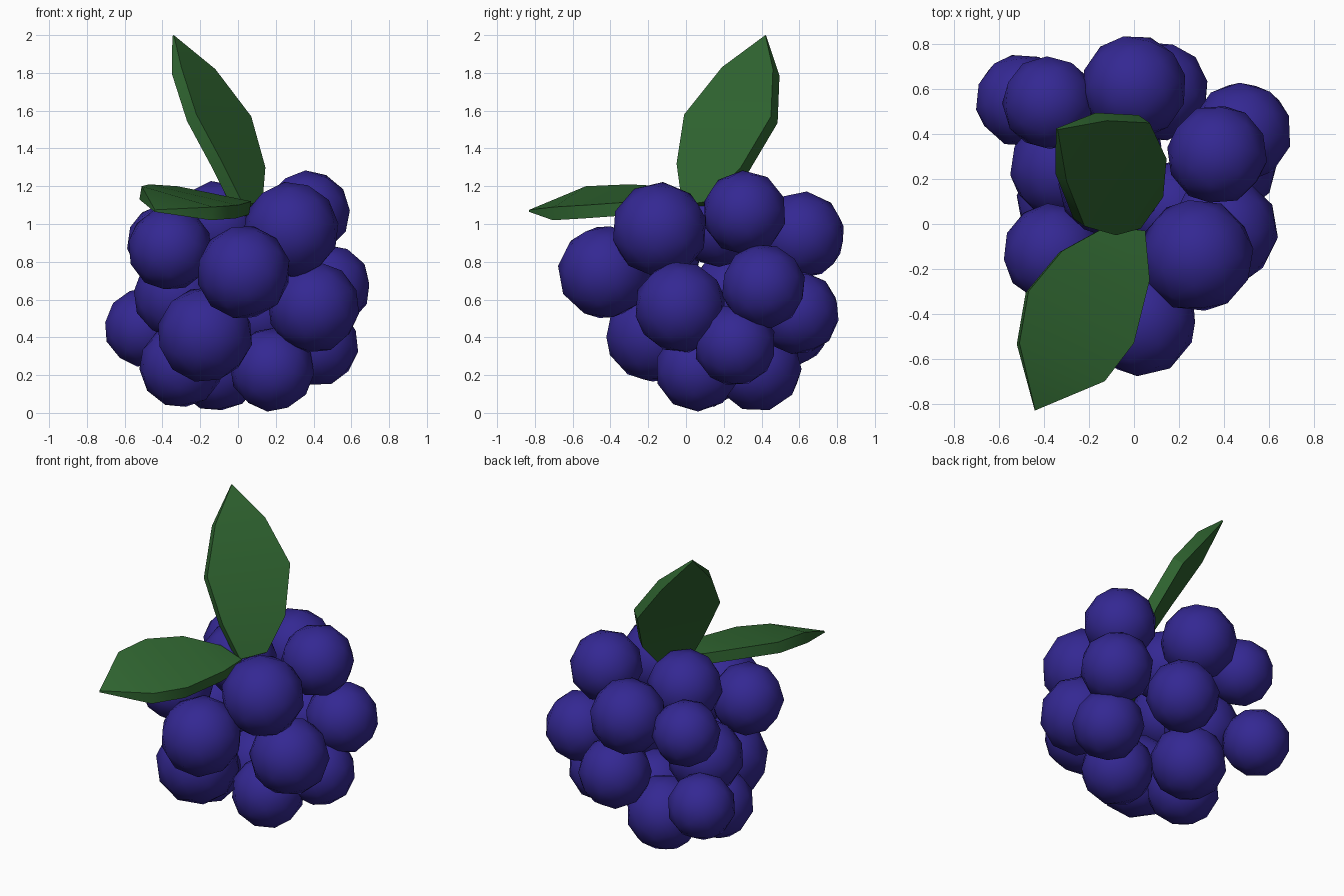
import bpy, bmesh, random
from mathutils import Vector, Euler

if "Cube" in bpy.data.objects:
    bpy.data.objects.remove(bpy.data.objects["Cube"])

random.seed(4)


def material(name, col):
    m = bpy.data.materials.new(name)
    m.diffuse_color = (*col, 1)
    m.use_nodes = True
    m.node_tree.nodes["Principled BSDF"].inputs["Base Color"].default_value = m.diffuse_color
    return m


purple = material("berry_purple", (0.034, 0.021, 0.29))
green = material("leaf_green", (0.029, 0.13, 0.03))


def finish(bm, name, mat, angle):
    bmesh.ops.recalc_face_normals(bm, faces=bm.faces)
    me = bpy.data.meshes.new(name)
    bm.to_mesh(me)
    bm.free()
    me.materials.append(mat)
    ob = bpy.data.objects.new(name, me)
    bpy.context.collection.objects.link(ob)
    bpy.ops.object.select_all(action='DESELECT')
    ob.select_set(True)
    bpy.context.view_layer.objects.active = ob
    bpy.ops.object.shade_smooth_by_angle(angle=angle)


# Berry drupelets: x, y, z, radius
drupelets = [
    (0.37, 0.31, 1.06, .22), (0.28, -0.14, 0.97, .25), (0.03, -0.43, 0.745, .245),
    (-0.36, -0.13, 0.87, .22), (0.40, -0.03, 0.56, .24), (-0.175, -0.175, 0.415, .25),
    (0.18, 0.06, 0.23, .22), (-0.30, 0.10, 0.25, .22), (0.42, 0.26, 0.36, .215),
    (0.48, 0.41, 0.67, .22), (0.0, 0.61, 0.94, .23), (-0.11, 0.17, 1.00, .225),
    (-0.38, 0.54, 0.90, .205), (-0.50, 0.55, 0.45, .205), (0.11, 0.59, 0.53, .22),
    (-0.32, 0.25, 0.62, .23), (-0.11, 0.38, 0.24, .23),
]
for i, (x, y, z, r) in enumerate(drupelets):
    bm = bmesh.new()
    bmesh.ops.create_icosphere(bm, subdivisions=2, radius=r * 1.02)
    rot = Euler([random.uniform(0, 6.28) for _ in range(3)]).to_matrix()
    for v in bm.verts:
        v.co = rot @ v.co + Vector((x, y, z))
        v.co.z = max(v.co.z, 0)
    finish(bm, f"drupelet_{i + 1}", purple, 1.0)


# Leaves: thick blades from left and right edges (base to tip) and a point
def leaf(name, left, right, tip, under):
    bm = bmesh.new()
    under = Vector(under)
    outline = [Vector(p) for p in left + [tip] + right[::-1]]
    top = [bm.verts.new(p) for p in outline]
    n = len(top)
    mid = len(left)
    bot = [bm.verts.new(p + under * (0.15 if i == mid else 1)) for i, p in enumerate(outline)]
    for vs in (top, bot):
        for i in range(mid - 1):
            bm.faces.new((vs[i], vs[i + 1], vs[n - 2 - i], vs[n - 1 - i]))
        bm.faces.new((vs[mid - 1], vs[mid], vs[mid + 1]))
    for i in range(n):
        j = (i + 1) % n
        bm.faces.new((top[i], top[j], bot[j], bot[i]))
    finish(bm, name, green, 0.6)


leaf("upright_leaf",
     [(.03, -.02, 1.10), (-.08, -.05, 1.32), (-.22, -.01, 1.58), (-.30, .19, 1.83)],
     [(.13, .12, 1.12), (.145, .29, 1.30), (.07, .45, 1.57), (-.12, .46, 1.82)],
     (-.34, .42, 2.0), (-.05, .035, -.035))
leaf("drooping_leaf",
     [(-.12, -.01, 1.15), (-.32, -.12, 1.20), (-.47, -.30, 1.21), (-.51, -.53, 1.20)],
     [(.05, -.03, 1.11), (.07, -.25, 1.12), (0, -.53, 1.10), (-.13, -.70, 1.09)],
     (-.44, -.83, 1.075), (-.012, -.005, -.07))
